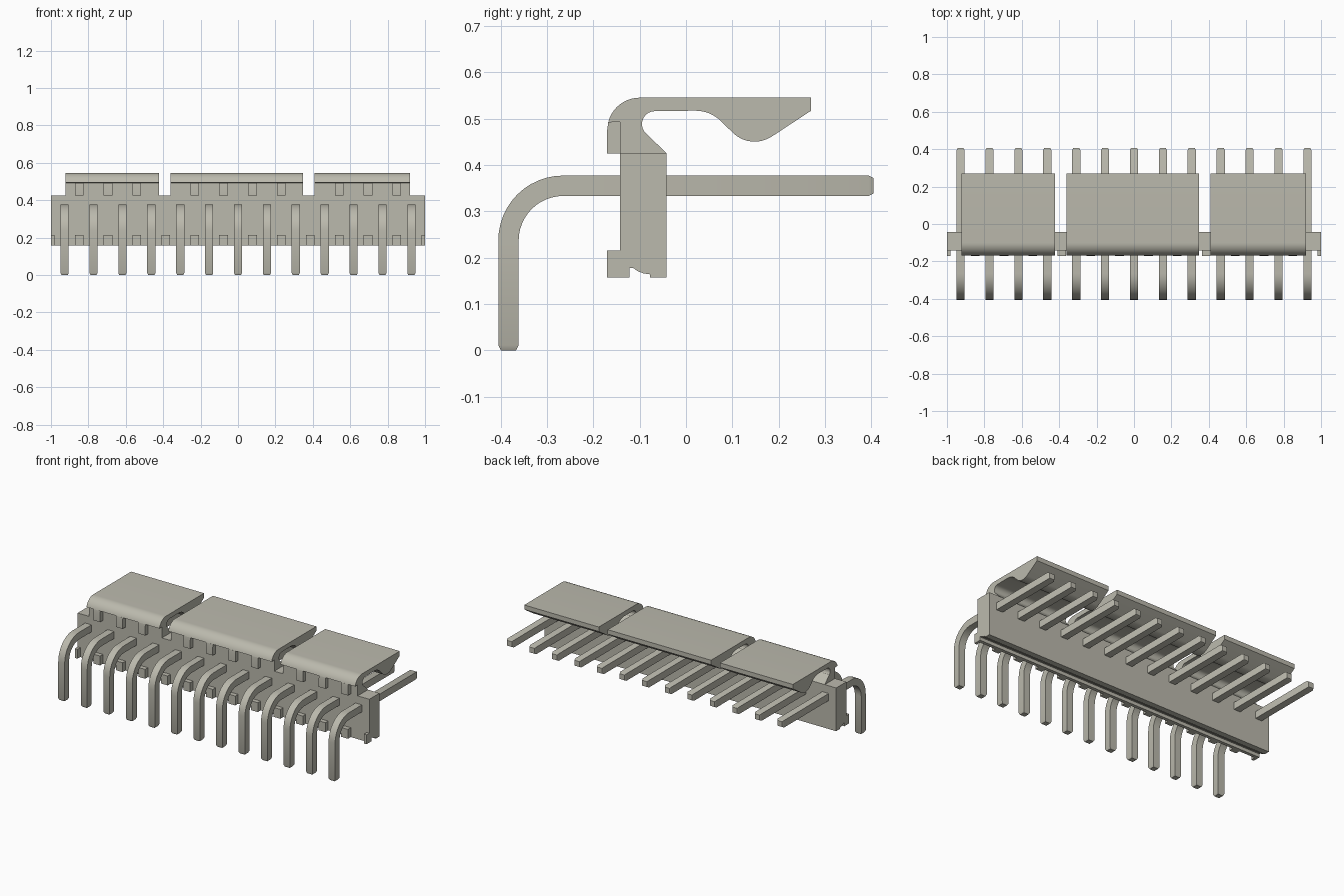
import bpy, bmesh, math
from mathutils import Vector

cube = bpy.data.objects.get("Cube")
if cube:
    bpy.data.objects.remove(cube, do_unlink=True)

mat = bpy.data.materials.new("warm_grey")
mat.use_nodes = True
colour = (0.50, 0.49, 0.42, 1)
mat.diffuse_color = colour
mat.node_tree.nodes["Principled BSDF"].inputs["Base Color"].default_value = colour


def arc(cy, cz, r, start, end, n=10):
    """Points on an arc in the y-z plane, angles in degrees."""
    angles = [math.radians(start + (end - start) * i / n) for i in range(n + 1)]
    return [(cy + r * math.cos(a), cz + r * math.sin(a)) for a in angles]


def finish(bm, name):
    bmesh.ops.recalc_face_normals(bm, faces=bm.faces)
    mesh = bpy.data.meshes.new(name)
    bm.to_mesh(mesh)
    bm.free()
    mesh.materials.append(mat)
    obj = bpy.data.objects.new(name, mesh)
    bpy.context.collection.objects.link(obj)
    bpy.ops.object.select_all(action='DESELECT')
    obj.select_set(True)
    bpy.context.view_layer.objects.active = obj
    bpy.ops.object.shade_smooth_by_angle(angle=math.radians(30))
    return obj


def extrude(name, profile, x0, x1):
    """Extrude a y-z profile along x."""
    bm = bmesh.new()
    face = bm.faces.new([bm.verts.new((x0, y, z)) for y, z in profile])
    ext = bmesh.ops.extrude_face_region(bm, geom=[face])
    bmesh.ops.translate(bm, vec=(x1 - x0, 0, 0),
                        verts=[v for v in ext["geom"] if isinstance(v, bmesh.types.BMVert)])
    return finish(bm, name)


PINS = 13
PITCH = 0.1545
FRONT, BACK, FACE = -0.17, -0.042, -0.142
BASE, TOP, LIP = 0.157, 0.425, 0.493

# Housing bar with a groove along its underside
housing = [(FACE, BASE), (-0.122, BASE), (-0.122, 0.178), (-0.114, 0.178),
           (-0.105, 0.171), (-0.092, 0.166), (-0.078, 0.164), (-0.078, BASE),
           (BACK, BASE), (BACK, TOP), (FACE, TOP)]
extrude("housing", housing, -1, 1)

# Spring latches hooked over the housing
latch = [(FACE, TOP), (BACK, TOP), (-0.086, 0.468)]
latch += arc(-0.067, 0.488, 0.028, 225, 90)
latch += arc(0.02, 0.437, 0.08, 90, 45, 6)
latch += arc(0.148, 0.517, 0.067, 225, 303, 8)
latch += [(0.27, 0.517), (0.27, 0.545)]
latch += arc(-0.1, 0.475, 0.07, 90, 165)
latch += [(FACE, LIP)]
spans = [(-0.922, -0.422), (-0.361, 0.348), (0.409, 0.92)]
for i, (x0, x1) in enumerate(spans):
    extrude(f"latch_{i + 1}", latch, x0, x1)

# Short ribs between the pins: one row on the foot, one under the latches
foot = [(FRONT, BASE), (FACE, BASE), (FACE, 0.215), (FRONT, 0.215)]
tooth = [(FRONT, TOP), (FACE, TOP), (FACE, LIP), (-0.1676, LIP), (FRONT, 0.475)]
HALF = 0.023
for i in range(PINS - 1):
    x = (i - (PINS - 2) / 2) * PITCH
    extrude(f"foot_rib_{i + 1}", foot, x - HALF, x + HALF)
    if any(a < x - HALF and x + HALF < b for a, b in spans):
        extrude(f"latch_rib_{i + 1}", tooth, x - HALF, x + HALF)
for side, x in (("right", -1), ("left", 1)):
    extrude(f"foot_rib_{side}_end", foot, x, x * 0.982)


# Bent square pins with tapered tips
def pin(name, x):
    centre, radius, half, tip = Vector((-0.265, 0.237)), 0.118, 0.022, 0.011
    # Each station: centre of section, outward direction, section scale
    down, back = Vector((-1, 0)), Vector((0, 1))
    y, z = centre.x - radius, centre.y + radius
    stations = [((y, 0), down, 0.75), ((y, tip), down, 1)]
    for i in range(13):
        a = math.radians(180 - 90 * i / 12)
        out = Vector((math.cos(a), math.sin(a)))
        stations.append((centre + out * radius, out, 1))
    stations += [((0.405 - tip, z), back, 1), ((0.405, z), back, 0.75)]
    bm = bmesh.new()
    rings = []
    for mid, out, scale in stations:
        h = half * scale
        ring = []
        for sx, so in ((-1, -1), (1, -1), (1, 1), (-1, 1)):
            p = Vector(mid) + out * so * h
            ring.append(bm.verts.new((x + sx * h, p.x, p.y)))
        rings.append(ring)
    for a, b in zip(rings, rings[1:]):
        for k in range(4):
            n = (k + 1) % 4
            bm.faces.new((a[k], a[n], b[n], b[k]))
    bm.faces.new(rings[0])
    bm.faces.new(rings[-1])
    finish(bm, name)


for i in range(PINS):
    pin(f"pin_{i + 1}", (i - (PINS - 1) / 2) * PITCH)
